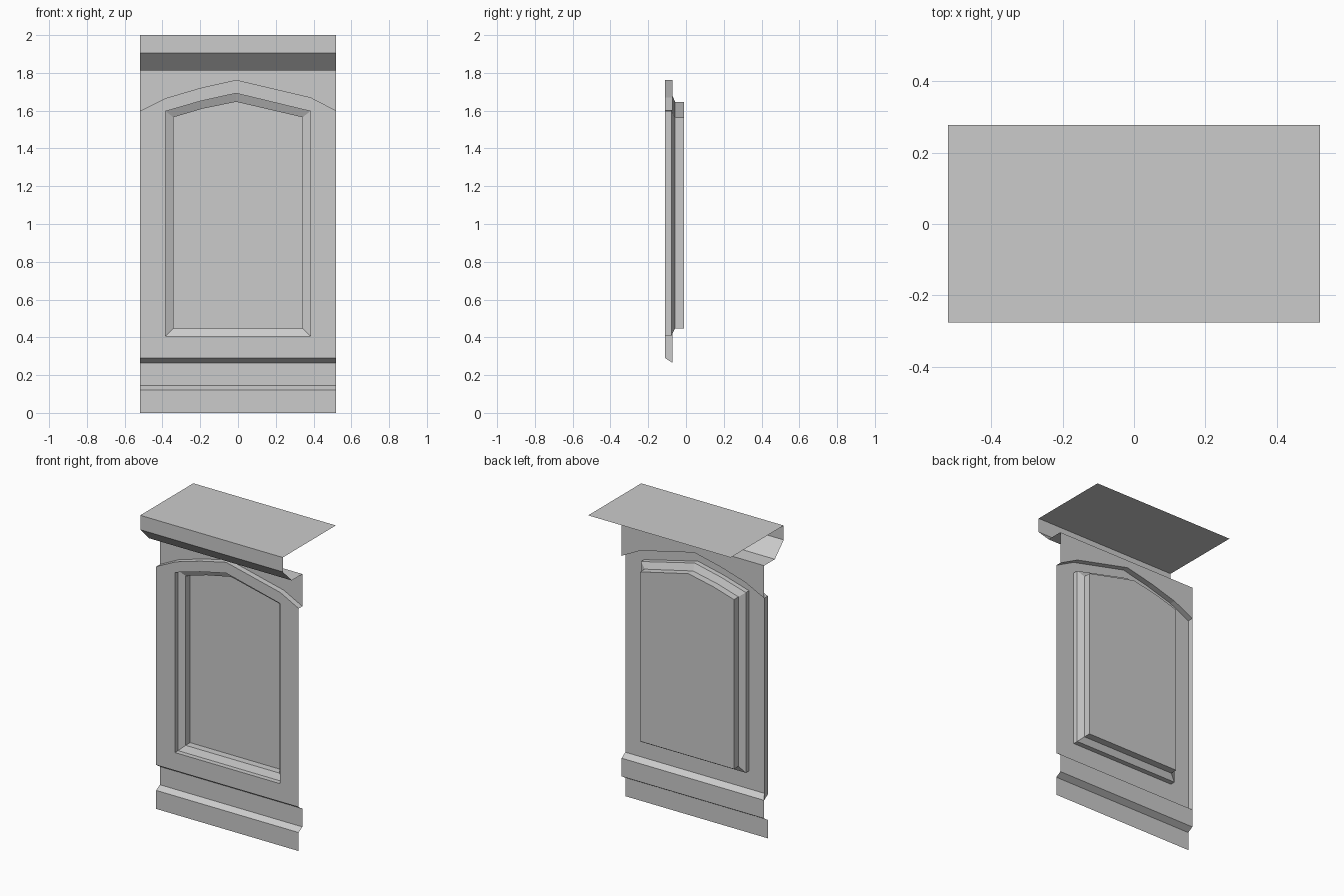
import bpy, bmesh

if "Cube" in bpy.data.objects:
    bpy.data.objects.remove(bpy.data.objects["Cube"])

W = 0.52            # half width
WALL, FACE = -0.072, -0.11


def finish(name, bm):
    """Weld, turn the open shell to face the front, and make the object."""
    bmesh.ops.remove_doubles(bm, verts=bm.verts, dist=0.0005)
    bmesh.ops.recalc_face_normals(bm, faces=bm.faces)
    bm.normal_update()
    if sum(f.normal.y * f.calc_area() for f in bm.faces) > 0:
        bmesh.ops.reverse_faces(bm, faces=bm.faces)
    me = bpy.data.meshes.new(name)
    bm.to_mesh(me)
    bm.free()
    ob = bpy.data.objects.new(name, me)
    bpy.context.collection.objects.link(ob)
    return ob


def row(bm, pts, y):
    return [bm.verts.new((x, y, z)) for x, z in pts]


def strip(bm, a, b, closed=False):
    n = len(a)
    for i in range(n if closed else n - 1):
        j = (i + 1) % n
        bm.faces.new((a[i], a[j], b[j], b[i]))


def moulding(name, profile):
    """Sweep a (y, z) profile across the full width."""
    bm = bmesh.new()
    sides = [[bm.verts.new((x, y, z)) for y, z in profile] for x in (-W, W)]
    strip(bm, *sides)
    return finish(name, bm)


# Shelf top with its lip, cove and soffit back to the wall
moulding("shelf", [(0.277, 2.0), (-0.276, 2.0), (-0.276, 1.905),
                   (-0.183, 1.813), (WALL, 1.813)])

# Base board with sloped top, groove, and slope up to the frame
moulding("base_board", [(FACE, 0.29), (WALL, 0.265), (WALL, 0.145),
                        (FACE, 0.122), (FACE, 0.0)])

# Arched outline of the raised frame
arch = [(-W, 1.598), (-0.38, 1.667), (-0.2, 1.72), (-0.01, 1.763),
        (0.385, 1.67), (W, 1.6)]

# Wall above the arch
bm = bmesh.new()
bm.faces.new(row(bm, arch + [(W, 1.813), (-W, 1.813)], WALL))
finish("upper_wall", bm)

# Openings of the recess, outer and inner
outer = [(-0.383, 0.408), (-0.383, 1.597), (-0.2, 1.65), (-0.01, 1.692),
         (0.383, 1.597), (0.383, 0.408)]
inner = [(-0.342, 0.447), (-0.342, 1.565), (-0.19, 1.61), (-0.01, 1.647),
         (0.342, 1.565), (0.342, 0.447)]

# Raised frame face, its arch ledge, and the left return
bm = bmesh.new()
edges = []
for loop in ([(-W, 0.29)] + arch + [(W, 0.29)], outer):
    vs = row(bm, loop, FACE)
    edges += [bm.edges.new((vs[i - 1], vs[i])) for i in range(len(vs))]
bmesh.ops.triangle_fill(bm, use_beauty=True, use_dissolve=False,
                        edges=edges, normal=(0, -1, 0))
strip(bm, row(bm, arch, FACE), row(bm, arch, WALL))
bm.faces.new([bm.verts.new((-W, y, z)) for y, z in
              [(FACE, 0.29), (FACE, 1.598), (WALL, 1.598), (WALL, 0.265)]])
finish("raised_frame", bm)

# Recess: straight reveal, bevel, second reveal, back panel
bm = bmesh.new()
rings = [row(bm, p, y) for p, y in ((outer, FACE), (outer, -0.077),
                                    (inner, -0.058), (inner, -0.011))]
for a, b in zip(rings, rings[1:]):
    strip(bm, a, b, closed=True)
bm.faces.new(rings[-1])
finish("recessed_panel", bm)
